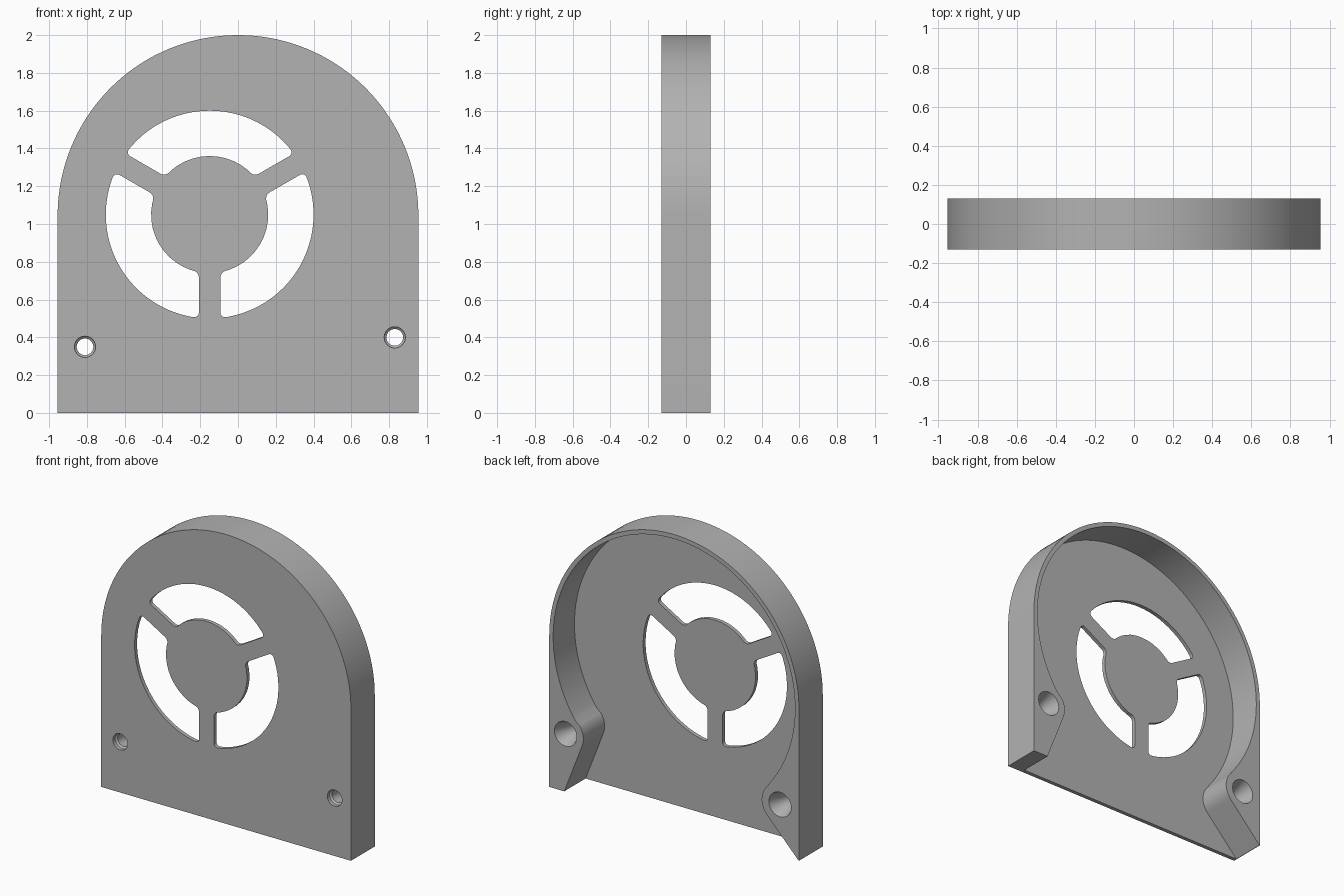
import bpy, bmesh
from math import pi, sin, cos, asin, acos, atan2, hypot, radians

default = bpy.data.objects.get("Cube")
if default:
    bpy.data.objects.remove(default, do_unlink=True)

# Main dimensions
HALF_W, HALF_D = 0.955, 0.13
ARC_Z = 1.045
WALL, PLATE = 0.03, 0.027
FAN = (-0.15, 1.05)
FAN_R, HUB_R, SPOKE = 0.55, 0.31, 0.057
# Screw bosses: centre x, centre z, boss radius, x where the duct wall meets the base
BOSSES = [(0.83, 0.40, 0.136, 0.84), (-0.81, 0.35, 0.14, -0.952)]


def arc(cx, cz, r, a, b, n):
    return [(cx + r * cos(a + (b - a) * i / n), cz + r * sin(a + (b - a) * i / n))
            for i in range(n + 1)]


def finish(name, bm):
    bmesh.ops.recalc_face_normals(bm, faces=bm.faces)
    mesh = bpy.data.meshes.new(name)
    bm.to_mesh(mesh)
    bm.free()
    obj = bpy.data.objects.new(name, mesh)
    bpy.context.collection.objects.link(obj)
    return obj


def prism(name, outline, y0, y1, round_at=(), radius=0.0):
    """Extrude an x-z outline along y, rounding the chosen corners."""
    bm = bmesh.new()
    front = [bm.verts.new((x, y0, z)) for x, z in outline]
    back = [bm.verts.new((x, y1, z)) for x, z in outline]
    bm.faces.new(front)
    bm.faces.new(back)
    for i in range(len(front)):
        j = (i + 1) % len(front)
        bm.faces.new((front[i], front[j], back[j], back[i]))
    if round_at:
        edges = [bm.edges.get((front[i], back[i])) for i in round_at]
        bmesh.ops.bevel(bm, geom=edges, offset=radius, segments=5,
                        profile=0.5, affect='EDGES', clamp_overlap=True)
    return finish(name, bm)


def lathe(name, cx, cz, profile, n=40):
    """Spin a (radius, y) profile about an axis along y."""
    bm = bmesh.new()
    rings = [[bm.verts.new((x, y, z)) for x, z in arc(cx, cz, r, 0, 2 * pi, n)[:-1]]
             for r, y in profile]
    for a, b in zip(rings, rings[1:]):
        for i in range(n):
            j = (i + 1) % n
            bm.faces.new((a[i], a[j], b[j], b[i]))
    bm.faces.new(rings[0])
    bm.faces.new(rings[-1])
    return finish(name, bm)


def carve(body, cutter):
    mod = body.modifiers.new("cut", 'BOOLEAN')
    mod.operation = 'DIFFERENCE'
    mod.solver = 'EXACT'
    mod.object = cutter
    bpy.context.view_layer.objects.active = body
    bpy.ops.object.modifier_apply(modifier=mod.name)
    bpy.data.objects.remove(cutter, do_unlink=True)


# Casing blank: square base with a round top
casing = prism("fan_casing",
               [(-HALF_W, 0), (HALF_W, 0)] + arc(0, ARC_Z, HALF_W, 0, pi, 72),
               -HALF_D, HALF_D)


# Open duct cavity: round chamber flowing around both bosses to the base
def boss_side(cx, cz, r, foot, side):
    """Wall from the base, up around the boss, to the chamber."""
    start = atan2(-cz, foot - cx) - side * acos(r / hypot(foot - cx, cz))
    end = atan2(ARC_Z - cz, -cx)
    if side > 0:
        start += 2 * pi
    return [(foot, -0.1), (foot, 0)] + arc(cx, cz, r, start, end, 14)


right_wall = boss_side(*BOSSES[0], 1)
left_wall = boss_side(*BOSSES[1], -1)
a0 = atan2(BOSSES[0][1] - ARC_Z, BOSSES[0][0])
a1 = atan2(BOSSES[1][1] - ARC_Z, BOSSES[1][0]) + 2 * pi
chamber = arc(0, ARC_Z, HALF_W - WALL, a0, a1, 96)[1:-1]
carve(casing, prism("cavity_cutter", right_wall + chamber + left_wall[::-1],
                    -HALF_D + PLATE, HALF_D + 0.1))

# Three air inlet slots, leaving a hub and three spokes
for k in range(3):
    mid = radians(90 + 120 * k)
    outer = pi / 3 - asin(SPOKE / FAN_R)
    inner = pi / 3 - asin(SPOKE / HUB_R)
    rim = arc(*FAN, FAN_R, mid - outer, mid + outer, 24)
    hub = arc(*FAN, HUB_R, mid + inner, mid - inner, 12)
    last = len(rim) + len(hub) - 1
    carve(casing, prism("slot_cutter", rim + hub, -HALF_D - 0.1, 0,
                        (0, len(rim) - 1, len(rim), last), 0.028))

# Screw holes: shallow front recess, narrow throat, flared back
for cx, cz, r, foot in BOSSES:
    carve(casing, lathe("screw_cutter", cx, cz,
                        [(0.056, -HALF_D - 0.05), (0.056, -HALF_D + 0.025),
                         (0.044, -HALF_D + 0.035), (0.044, 0.0), (0.055, 0.05),
                         (0.085, HALF_D), (0.085, HALF_D + 0.05)]))

# Plain grey plastic
grey = bpy.data.materials.new("grey_plastic")
grey.use_nodes = True
colour = (0.45, 0.45, 0.45, 1)
grey.diffuse_color = colour
grey.node_tree.nodes["Principled BSDF"].inputs["Base Color"].default_value = colour
casing.data.materials.clear()
casing.data.materials.append(grey)
for face in casing.data.polygons:
    face.material_index = 0

bpy.ops.object.select_all(action='DESELECT')
casing.select_set(True)
bpy.context.view_layer.objects.active = casing
bpy.ops.object.shade_smooth_by_angle(angle=radians(25))
